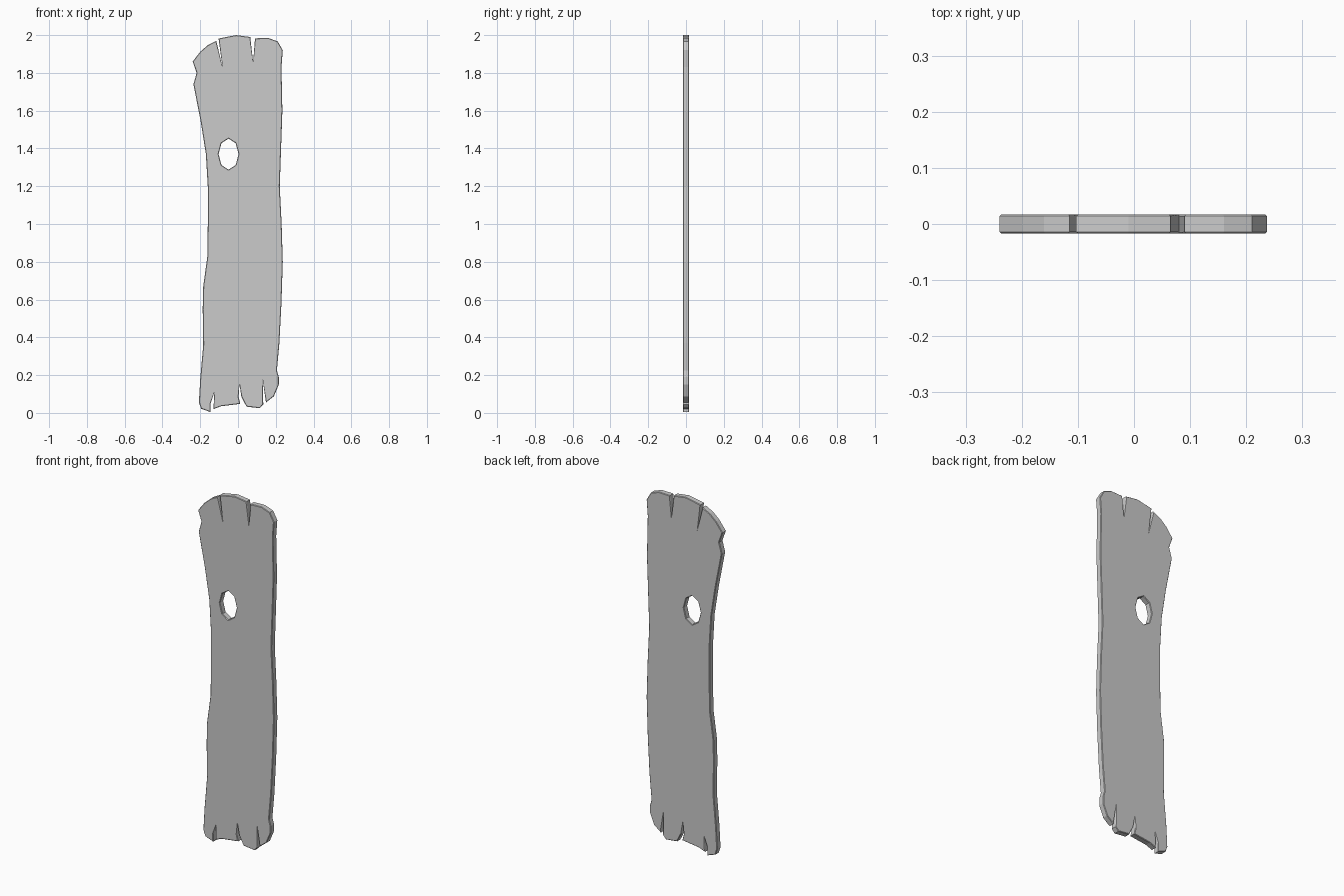
import bpy, bmesh
from math import sin, cos, pi
from mathutils import Vector

if "Cube" in bpy.data.objects:
    bpy.data.objects.remove(bpy.data.objects["Cube"])

# Plank outline (x, z), clockwise from the upper left corner
top = [(-.24, 1.86), (-.20, 1.912), (-.16, 1.947), (-.115, 1.97), (-.082, 1.83), (-.103, 1.982),
       (-.01, 2.0), (.065, 1.99), (.08, 1.855), (.09, 1.983), (.16, 1.985), (.21, 1.967), (.237, 1.92)]
right = [(.23, 1.83), (.235, 1.6), (.221, 1.2), (.231, 1.0), (.237, .8), (.23, .58),
         (.219, .37), (.206, .225), (.216, .19), (.216, .15), (.19, .088)]
bottom = [(.148, .055), (.13, .18), (.134, .045), (.115, .025), (.045, .033), (.018, .085),
          (.008, .155), (.003, .085), (.012, .048), (-.09, .035), (-.13, .02), (-.125, .11),
          (-.145, .05), (-.145, .004), (-.195, .022), (-.207, .055)]
left = [(-.2, .18), (-.184, .36), (-.187, .55), (-.184, .67), (-.162, .83), (-.16, 1.0),
        (-.16, 1.2), (-.17, 1.37), (-.197, 1.54), (-.236, 1.74), (-.219, 1.8)]
outline = top + right + bottom + left

# Knot hole, counter-clockwise so that material lies on the right of travel
hole = [(-.05 + .053 * cos(i * pi / 4), 1.37 + .082 * sin(i * pi / 4)) for i in range(8)]

HALF, EDGE = .017, .003


def inset(pts, d):
    """Move each point into the material by a limited mitre."""
    out = []
    for i, p in enumerate(pts):
        a, b, c = Vector(pts[i - 1]), Vector(p), Vector(pts[(i + 1) % len(pts)])
        u, v = (b - a).normalized(), (c - b).normalized()
        n1, n2 = Vector((u.y, -u.x)), Vector((v.y, -v.x))
        out.append(b + (n1 + n2) * d / max(1 + n1.dot(n2), .5))
    return out


bm = bmesh.new()
caps = {0: [], 3: []}

# Side walls with worn edges, for the outline and the hole
for pts in (outline, hole):
    worn = inset(pts, EDGE)
    levels = [(worn, -HALF), (pts, -HALF + EDGE), (pts, HALF - EDGE), (worn, HALF)]
    rings = [[bm.verts.new((p[0], y, p[1])) for p in loop] for loop, y in levels]
    n = len(pts)
    for r, s in zip(rings, rings[1:]):
        for i in range(n):
            j = (i + 1) % n
            bm.faces.new((r[i], r[j], s[j], s[i]))
    for k in caps:
        caps[k] += [bm.edges.get((rings[k][i], rings[k][(i + 1) % n])) for i in range(n)]

# Front and back faces, leaving the hole open
for k, y in ((0, -1), (3, 1)):
    bmesh.ops.triangle_fill(bm, use_beauty=True, use_dissolve=False, edges=caps[k], normal=(0, y, 0))
bmesh.ops.recalc_face_normals(bm, faces=bm.faces[:])

mesh = bpy.data.meshes.new("wooden_plank")
bm.to_mesh(mesh)
bm.free()
plank = bpy.data.objects.new("wooden_plank", mesh)
bpy.context.collection.objects.link(plank)
